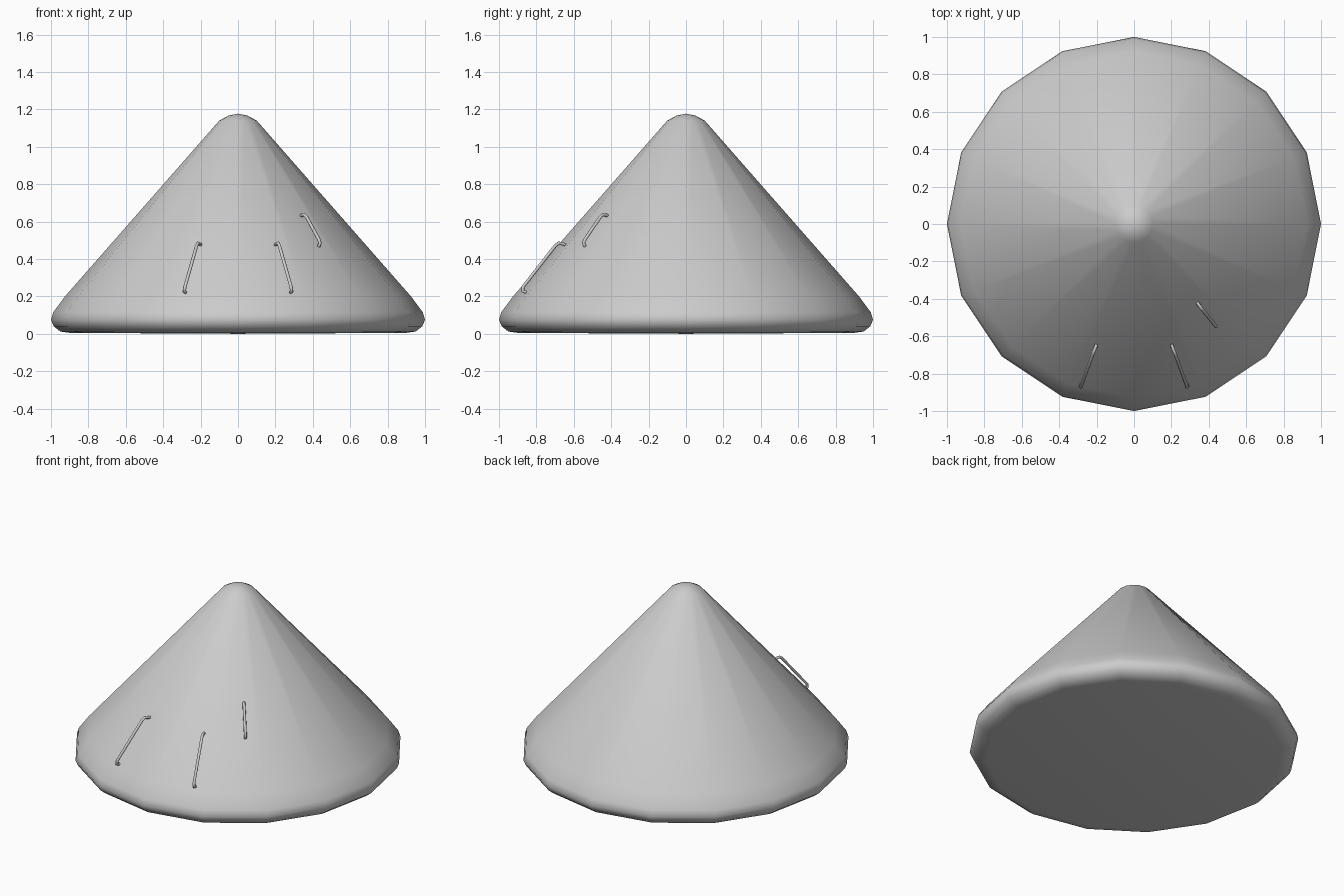
import bpy, bmesh, math

if "Cube" in bpy.data.objects:
    bpy.data.objects.remove(bpy.data.objects["Cube"])

# Cone body: 16-sided lathe with rounded rim and tip
SIDES = 16
profile = [(0.90, 0.005), (0.95, 0.012), (0.985, 0.04), (1.0, 0.075),
           (0.988, 0.115), (0.925, 0.20), (0.10, 1.14), (0.05, 1.167)]
bm = bmesh.new()
rings = []
for r, z in profile:
    rings.append([bm.verts.new((r * math.cos(2 * math.pi * i / SIDES),
                                r * math.sin(2 * math.pi * i / SIDES), z))
                  for i in range(SIDES)])
tip = bm.verts.new((0, 0, 1.177))
base = bm.verts.new((0, 0, 0))
for i in range(SIDES):
    j = (i + 1) % SIDES
    for a, b in zip(rings, rings[1:]):
        bm.faces.new((a[i], a[j], b[j], b[i]))
    bm.faces.new((rings[-1][i], rings[-1][j], tip))
    bm.faces.new((rings[0][j], rings[0][i], base))
mesh = bpy.data.meshes.new("cone_body")
bm.to_mesh(mesh)
bm.free()
body = bpy.data.objects.new("cone_body", mesh)
bpy.context.collection.objects.link(body)
bpy.context.view_layer.objects.active = body
body.select_set(True)
bpy.ops.object.shade_smooth_by_angle(angle=math.radians(60))


# Staple-like wire handles standing just off the surface
def handle(name, points):
    curve = bpy.data.curves.new(name, 'CURVE')
    curve.dimensions = '3D'
    curve.bevel_depth = 0.009
    curve.bevel_resolution = 2
    curve.use_fill_caps = True
    spline = curve.splines.new('POLY')
    spline.points.add(len(points) - 1)
    for p, co in zip(spline.points, points):
        p.co = (*co, 1)
    ob = bpy.data.objects.new(name, curve)
    bpy.context.collection.objects.link(ob)


for side, name in ((-1, "left_handle"), (1, "right_handle")):
    handle(name, [(side * x, y, z) for x, y, z in
                  [(0.282, -0.855, 0.222), (0.287, -0.872, 0.228),
                   (0.284, -0.872, 0.25), (0.221, -0.698, 0.472),
                   (0.214, -0.680, 0.485), (0.200, -0.645, 0.477)]])

handle("upper_handle", [(0.338, -0.42, 0.632), (0.354, -0.443, 0.637),
                        (0.366, -0.458, 0.625), (0.432, -0.54, 0.505),
                        (0.439, -0.548, 0.485), (0.432, -0.54, 0.467)])
